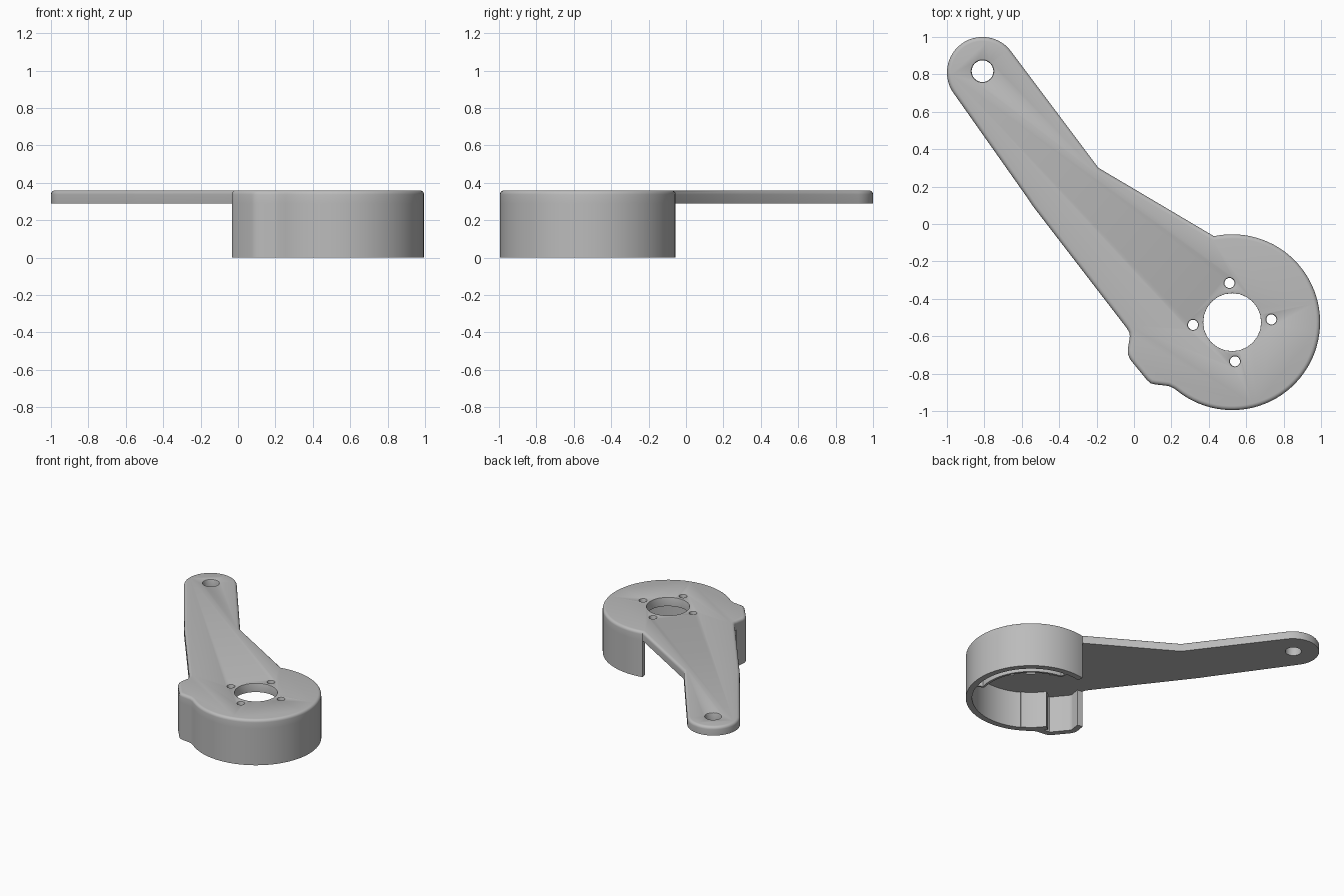
import bpy, bmesh
from math import cos, sin, radians, pi
from mathutils import Vector

if "Cube" in bpy.data.objects:
    bpy.data.objects.remove(bpy.data.objects["Cube"])

CUP = Vector((0.525, -0.525))     # motor cup centre
TIP = Vector((-0.81, 0.81))       # arm end centre
PLATE_Z, TOP_Z = 0.29, 0.36

grey = bpy.data.materials.new("light_grey_plastic")
grey.use_nodes = True
grey.diffuse_color = (0.5, 0.5, 0.5, 1)
grey.node_tree.nodes["Principled BSDF"].inputs["Base Color"].default_value = (0.5, 0.5, 0.5, 1)


def arc(centre, r, a0, a1, n):
    return [centre + Vector((cos(a), sin(a))) * r
            for a in (radians(a0 + (a1 - a0) * i / n) for i in range(n + 1))]


def make_object(name, bm):
    bmesh.ops.recalc_face_normals(bm, faces=bm.faces)
    mesh = bpy.data.meshes.new(name)
    bm.to_mesh(mesh)
    bm.free()
    mesh.materials.append(grey)
    ob = bpy.data.objects.new(name, mesh)
    bpy.context.collection.objects.link(ob)
    return ob


def shade(ob):
    bpy.ops.object.select_all(action="DESELECT")
    ob.select_set(True)
    bpy.context.view_layer.objects.active = ob
    bpy.ops.object.shade_smooth_by_angle(angle=radians(32))


def prism(name, outline, z0, z1, round_top=0):
    bm = bmesh.new()
    face = bm.faces.new([bm.verts.new((p.x, p.y, z0)) for p in outline])
    new = bmesh.ops.extrude_face_region(bm, geom=[face])["geom"]
    bmesh.ops.translate(bm, vec=(0, 0, z1 - z0),
                        verts=[v for v in new if isinstance(v, bmesh.types.BMVert)])
    if round_top:
        rim = [e for e in bm.edges if all(v.co.z > z1 - 1e-4 for v in e.verts)]
        bmesh.ops.bevel(bm, geom=rim, offset=round_top, segments=4,
                        profile=0.5, affect="EDGES")
    return make_object(name, bm)


def wall(name, path, thick):
    """Strip of even thickness on the left of the path, standing on the ground."""
    inner = []
    for i, p in enumerate(path):
        a = (p - path[max(i - 1, 0)]).normalized()
        b = (path[min(i + 1, len(path) - 1)] - p).normalized()
        d = (a + b).normalized()
        inner.append(p + Vector((-d.y, d.x)) * thick)
    ob = prism(name, path + inner[::-1], 0, PLATE_Z)
    shade(ob)
    return ob


def drill(target, centre, r, flare, n):
    """Round hole with a softened upper edge."""
    bm = bmesh.new()
    profile = [(r, PLATE_Z - 0.1), (r, TOP_Z - flare), (r + 0.3 * flare, TOP_Z - 0.3 * flare),
               (r + flare, TOP_Z), (r + flare, TOP_Z + 0.1)]
    rings = [[bm.verts.new((centre.x + q * cos(2 * pi * i / n),
                            centre.y + q * sin(2 * pi * i / n), z)) for i in range(n)]
             for q, z in profile]
    for lo, hi in zip(rings, rings[1:]):
        for i in range(n):
            j = (i + 1) % n
            bm.faces.new((lo[i], lo[j], hi[j], hi[i]))
    bm.faces.new(rings[0][::-1])
    bm.faces.new(rings[-1])
    cutter = make_object("hole_cutter", bm)
    cutter.hide_render = True
    mod = target.modifiers.new("hole", "BOOLEAN")
    mod.operation, mod.solver, mod.object = "DIFFERENCE", "EXACT", cutter
    bpy.context.view_layer.objects.active = target
    bpy.ops.object.modifier_apply(modifier=mod.name)
    bpy.data.objects.remove(cutter)


# Shared outlines: cable bulge and cup rim, running counter-clockwise
bulge = [Vector(p) for p in [(-0.022, -0.6), (-0.033, -0.67), (-0.033, -0.695), (-0.02, -0.725),
                             (0.07, -0.835), (0.09, -0.852), (0.115, -0.858),
                             (0.185, -0.866), (0.215, -0.88)]]
rim = arc(CUP, 0.47, -125, 102, 56)

# Plate: arm, cup roof and bulge roof in one rounded slab
arm_left = [Vector(p) for p in [(-0.57, 0.14), (-0.54, 0.095), (-0.04, -0.555), (-0.025, -0.58)]]
outline = bulge + rim + [Vector((-0.19, 0.3))] + arc(TIP, 0.19, 36, 216, 28) + arm_left
plate = prism("arm_plate", outline, PLATE_Z, TOP_Z, 0.022)
drill(plate, CUP, 0.155, 0.002, 24)
drill(plate, TIP + Vector((0, 0.007)), 0.058, 0.01, 32)
for k in range(4):
    a = radians(4 + 90 * k)
    drill(plate, CUP + Vector((cos(a), sin(a))) * 0.21, 0.027, 0.008, 20)
shade(plate)

# Walls hanging below the plate, open toward the arm
wall("cup_wall", bulge + rim, 0.045)
wall("cup_inner_wall", arc(CUP, 0.465, -145, -120, 8), 0.045)

# Thin inner arc leaving a narrow closed slot behind it
slot = arc(CUP, 0.385, -14, 84, 24)
ends = [arc(CUP, 0.43, a, a, 1)[0] for a in (-15, 85)]
wall("slot_wall", [ends[0]] + slot + [ends[1]], 0.018)
